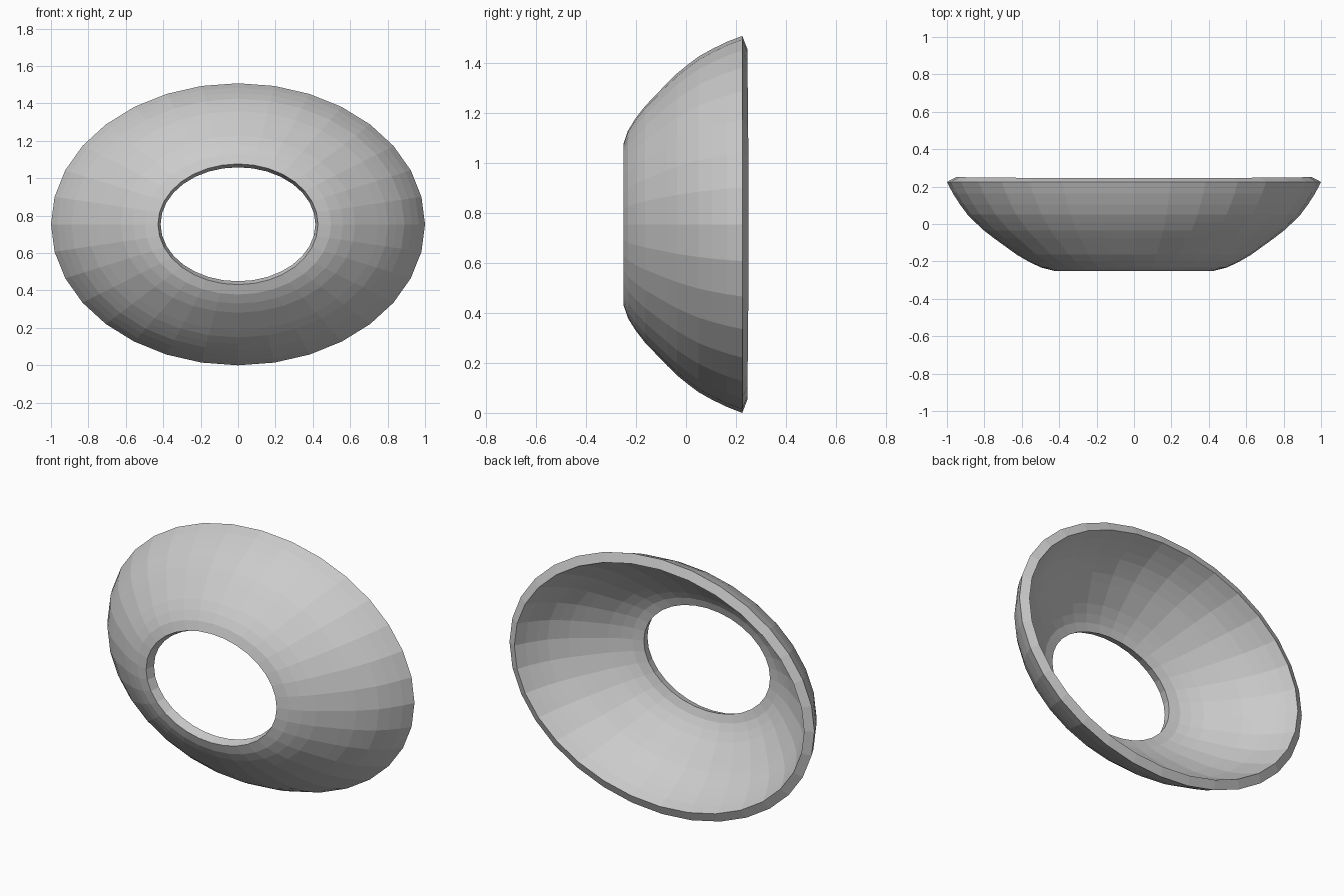
import bpy, bmesh, math

if "Cube" in bpy.data.objects:
    bpy.data.objects.remove(bpy.data.objects["Cube"])

SEGMENTS = 32
DEPTH_RATIO = 0.754   # vertical / horizontal radius
CENTER_Z = 0.754
WALL = 0.056
# outer profile: horizontal radius, y
PROFILE = [(0.428, -0.25), (0.498, -0.232), (0.562, -0.202), (0.627, -0.164),
           (0.692, -0.117), (0.75, -0.075), (0.802, -0.035), (0.848, 0.008),
           (0.89, 0.05), (0.93, 0.104), (0.968, 0.163), (1.0, 0.225)]

# elliptical open shell
bm = bmesh.new()
rings = []
for r, y in PROFILE:
    rings.append([bm.verts.new((r * math.cos(a), y, CENTER_Z + r * DEPTH_RATIO * math.sin(a)))
                  for a in (2 * math.pi * i / SEGMENTS for i in range(SEGMENTS))])
for a, b in zip(rings, rings[1:]):
    for i in range(SEGMENTS):
        j = (i + 1) % SEGMENTS
        bm.faces.new((a[i], a[j], b[j], b[i]))
bm.normal_update()
# outward means facing the front
if sum(f.normal.y for f in bm.faces) > 0:
    bmesh.ops.reverse_faces(bm, faces=bm.faces)
mesh = bpy.data.meshes.new("oval_shell")
bm.to_mesh(mesh)
bm.free()
shell = bpy.data.objects.new("oval_shell", mesh)
bpy.context.collection.objects.link(shell)

# wall thickness grows inward
wall = shell.modifiers.new("wall", 'SOLIDIFY')
wall.thickness = WALL
wall.offset = -1
